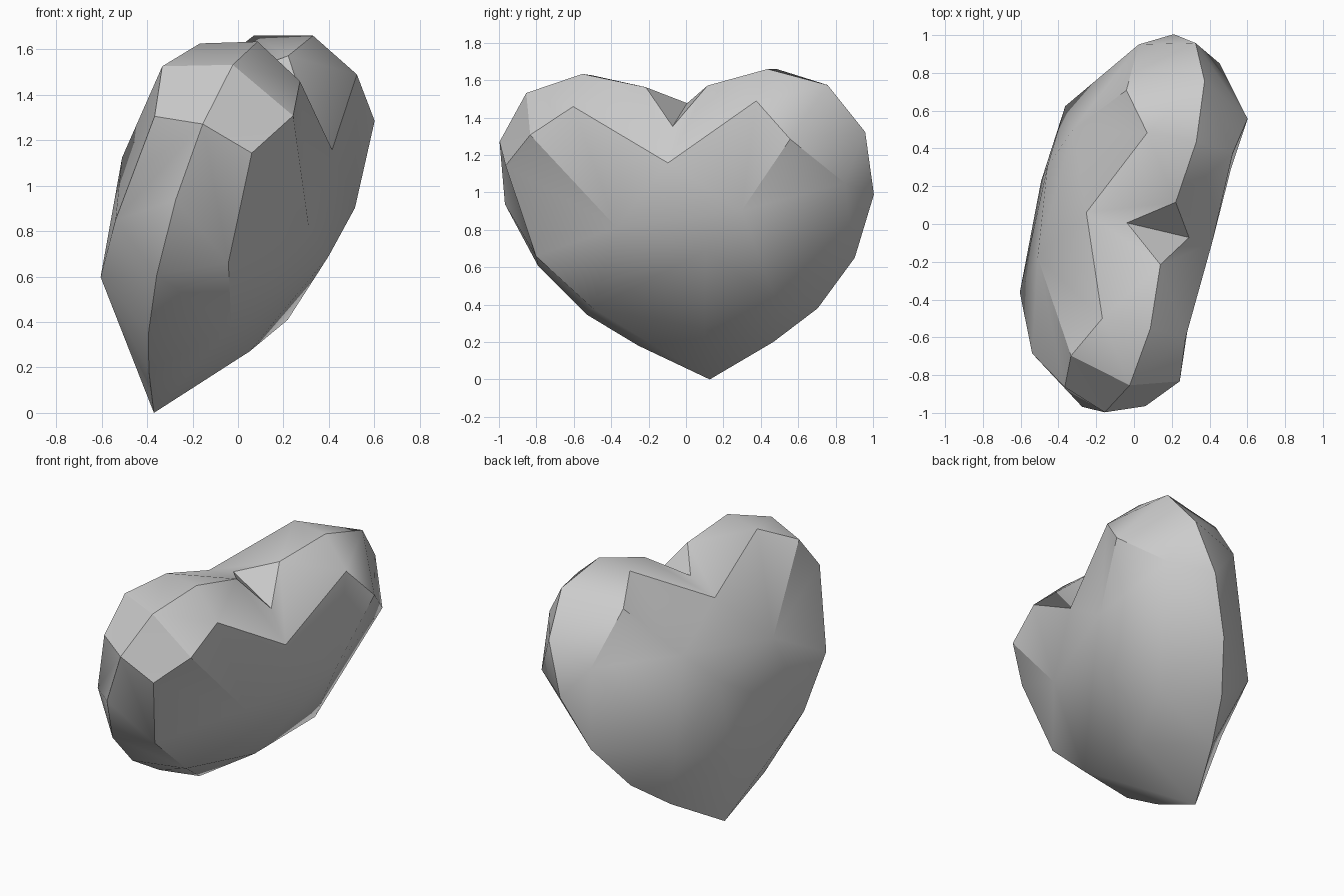
import bpy
import bmesh
from mathutils import Matrix, Vector

cube = bpy.data.objects.get("Cube")
if cube:
    bpy.data.objects.remove(cube, do_unlink=True)

# Single grey material
grey = bpy.data.materials.new("stone_grey")
grey.use_nodes = True
colour = (0.6, 0.6, 0.6, 1.0)
grey.diffuse_color = colour
grey.node_tree.nodes["Principled BSDF"].inputs["Base Color"].default_value = colour

bm = bmesh.new()
# Local frame: x = thickness, y = side, z = up from the tip


def add(x, y, z):
    return bm.verts.new((x, y, z))


# Symmetric outline of the heart, from the lobe's inner shoulder to the tip
outline = [(0.17, 1.67), (0.51, 1.755), (0.83, 1.655), (1.007, 1.382),
           (1.016, 1.026), (0.872, 0.67), (0.637, 0.388), (0.372, 0.203)]
left = [add(0, y, z) for y, z in outline]
right = [add(0, -y, z) for y, z in outline]
tip = add(0, 0, 0)

# Cleft between the lobes
cleft_mid = add(0, 0, 1.508)
cleft_edge = add(0.18, 0, 1.508)
cleft_low = add(0.365, 0, 1.368)

# Facet corners of the bulging face
belly = add(0.469, 0.18, 0.903)
l_chest = add(0.46, 0.40, 1.12)
r_chest = add(0.45, -0.30, 1.04)
keel = add(0.297, 0.08, 0.395)
l_top = add(0.248, 0.493, 1.665)
l_upper = add(0.351, 0.682, 1.48)
l_side = add(0.235, 0.925, 1.18)
l_low = add(0.319, 0.50, 0.54)
r_top = add(0.241, -0.518, 1.658)
r_upper = add(0.315, -0.752, 1.53)
r_side = add(0.234, -0.927, 1.33)
r_flank = add(0.272, -0.807, 0.825)
r_low = add(0.315, -0.515, 0.535)


def fan(centre, ring):
    for a, b in zip(ring, ring[1:]):
        bm.faces.new((centre, a, b))


# Bulging face
fan(l_chest, [cleft_low, l_top, l_upper, l_side, l_low, belly, r_chest, cleft_low])
fan(r_chest, [belly, r_low, r_flank, r_side, r_upper, r_top, cleft_low])
fan(belly, [l_low, keel, r_low])

# Cleft walls and lobe tops
for rim, top, upper, side in ((left, l_top, l_upper, l_side),
                              (right, r_top, r_upper, r_side)):
    fan(rim[0], [cleft_mid, cleft_edge, cleft_low, top, rim[1]])
    fan(rim[2], [rim[1], top, upper])
    fan(rim[3], [rim[2], upper, side])

# Bevelled flanks
fan(l_side, left[3:6] + [l_low])
fan(l_low, left[5:8] + [keel])
fan(keel, [left[7], tip, r_low])
fan(r_flank, [r_side] + right[3:6])
bm.faces.new((r_flank, right[5], r_low))
fan(r_low, right[5:8] + [tip])

# Mirror the half through the heart's own plane and weld
copy = bmesh.ops.duplicate(bm, geom=bm.verts[:] + bm.edges[:] + bm.faces[:])
for item in copy["geom"]:
    if isinstance(item, bmesh.types.BMVert):
        item.co.x = -item.co.x
bmesh.ops.remove_doubles(bm, verts=bm.verts[:], dist=0.001)
bmesh.ops.recalc_face_normals(bm, faces=bm.faces[:])

# Lean the heart into place
normal = Vector((0.913, -0.2155, -0.345)).normalized()
up = Vector((0.33, -0.106, 0.938))
up = (up - normal * up.dot(normal)).normalized()
side = up.cross(normal)
frame = Matrix((normal, side, up)).transposed().to_4x4()
bm.transform(Matrix.Translation((-0.37, 0.127, 0.0)) @ frame)

mesh = bpy.data.meshes.new("heart_stone")
bm.to_mesh(mesh)
bm.free()
mesh.materials.append(grey)
heart = bpy.data.objects.new("heart_stone", mesh)
bpy.context.collection.objects.link(heart)

for obj in bpy.context.selected_objects:
    obj.select_set(False)
heart.select_set(True)
bpy.context.view_layer.objects.active = heart
bpy.ops.object.shade_smooth_by_angle()
